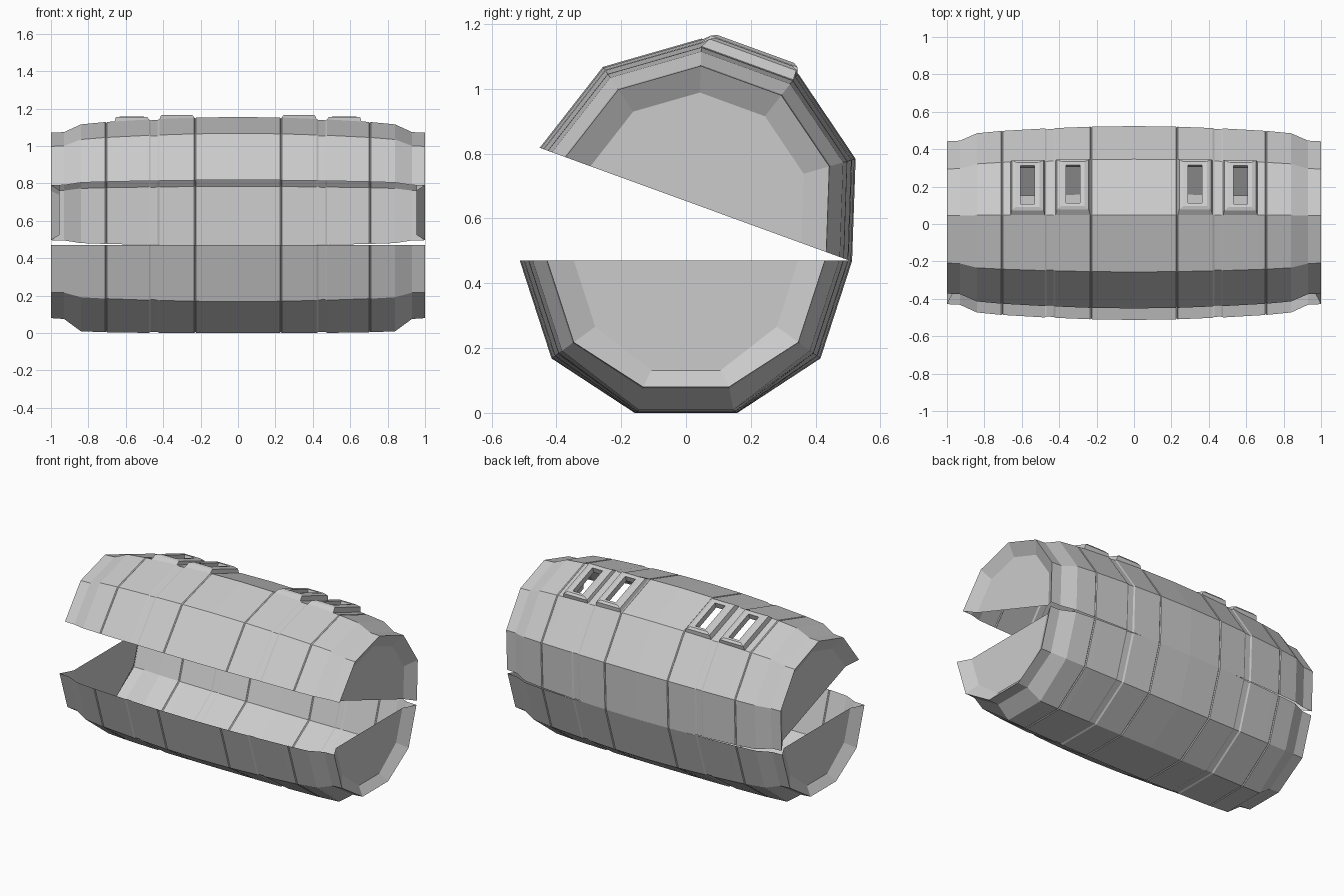
import bpy, bmesh, math
from mathutils import Matrix, Vector

if "Cube" in bpy.data.objects:
    bpy.data.objects.remove(bpy.data.objects["Cube"])

AXIS_Z = 0.47          # height of the split line
HINGE = Vector((0, 0.505, AXIS_Z))
OPEN = Matrix.Translation(HINGE) @ Matrix.Rotation(math.radians(-20), 4, 'X') @ Matrix.Translation(-HINGE)

# Long profile of half the barrel: x, radius scale, scale of the flat underside
STATIONS = [(0, 1, 1), (.224, .993, 1), (.229, .983, .99), (.234, .993, 1),
            (.42, .978, 1), (.43, .968, .988), (.467, .965, .988), (.477, .974, .998),
            (.66, .953, .994), (.7, .948, .992), (.705, .938, .982), (.71, .947, .991),
            (.84, .922, .98), (.93, .842, .84), (1, .835, .83), (.955, .675, .72)]
POD_CELLS = {(3, 2), (7, 2)}   # station, facet where a window pod sits


def ring(x, s, flat, upper):
    """Half decagon, from the hinge side to the opening side."""
    pts = []
    for i in range(6):
        a = math.radians(36 * i)
        y = 0.513 * math.cos(a) * s
        if upper:
            z = AXIS_Z + 0.513 * math.sin(a) * s
        elif i in (2, 3):
            z = AXIS_Z - 0.47 * flat
        else:
            z = AXIS_Z - 0.302 * s * (i in (1, 4))
        pts.append(Vector((x, y, z)))
    return pts


def add_pod(bm, corners):
    """Raised frame around a window opening, on the flat top facet."""
    x0, x1 = corners[0].co.x, corners[1].co.x
    mid = (x0 + x1) / 2
    top = sum(v.co.z for v in corners) / 4
    loops = [corners]
    for hx, y0, y1, z in ((.085, -.135, .15, .025), (.062, -.118, .135, .034),
                          (.037, -.10, .118, .032), (.037, -.10, .118, -.006)):
        loops.append([bm.verts.new((mid + sx * hx, y, top + z))
                      for sx, y in ((-1, y1), (1, y1), (1, y0), (-1, y0))])
    for a, b in zip(loops, loops[1:]):
        for i in range(4):
            j = (i + 1) % 4
            bm.faces.new((a[i], a[j], b[j], b[i]))


def build_shell(name, upper):
    bm = bmesh.new()
    rings = [[bm.verts.new(p) for p in ring(x, s, f, upper)] for x, s, f in STATIONS]
    for k in range(len(rings) - 1):
        for i in range(5):
            a, b = rings[k], rings[k + 1]
            quad = [a[i], b[i], b[i + 1], a[i + 1]]
            if upper and (k, i) in POD_CELLS:
                add_pod(bm, quad)
            else:
                bm.faces.new(quad)
    bm.faces.new(rings[-1])    # recessed end plate
    # Other half of the barrel
    half = bm.verts[:] + bm.edges[:] + bm.faces[:]
    bmesh.ops.mirror(bm, geom=half, axis='X', merge_dist=0.0005)
    bmesh.ops.recalc_face_normals(bm, faces=bm.faces)
    if upper:
        bmesh.ops.transform(bm, matrix=OPEN, verts=bm.verts)
    mesh = bpy.data.meshes.new(name)
    bm.to_mesh(mesh)
    bm.free()
    obj = bpy.data.objects.new(name, mesh)
    bpy.context.collection.objects.link(obj)
    return obj


build_shell("lower_shell", False)
build_shell("upper_shell", True)
